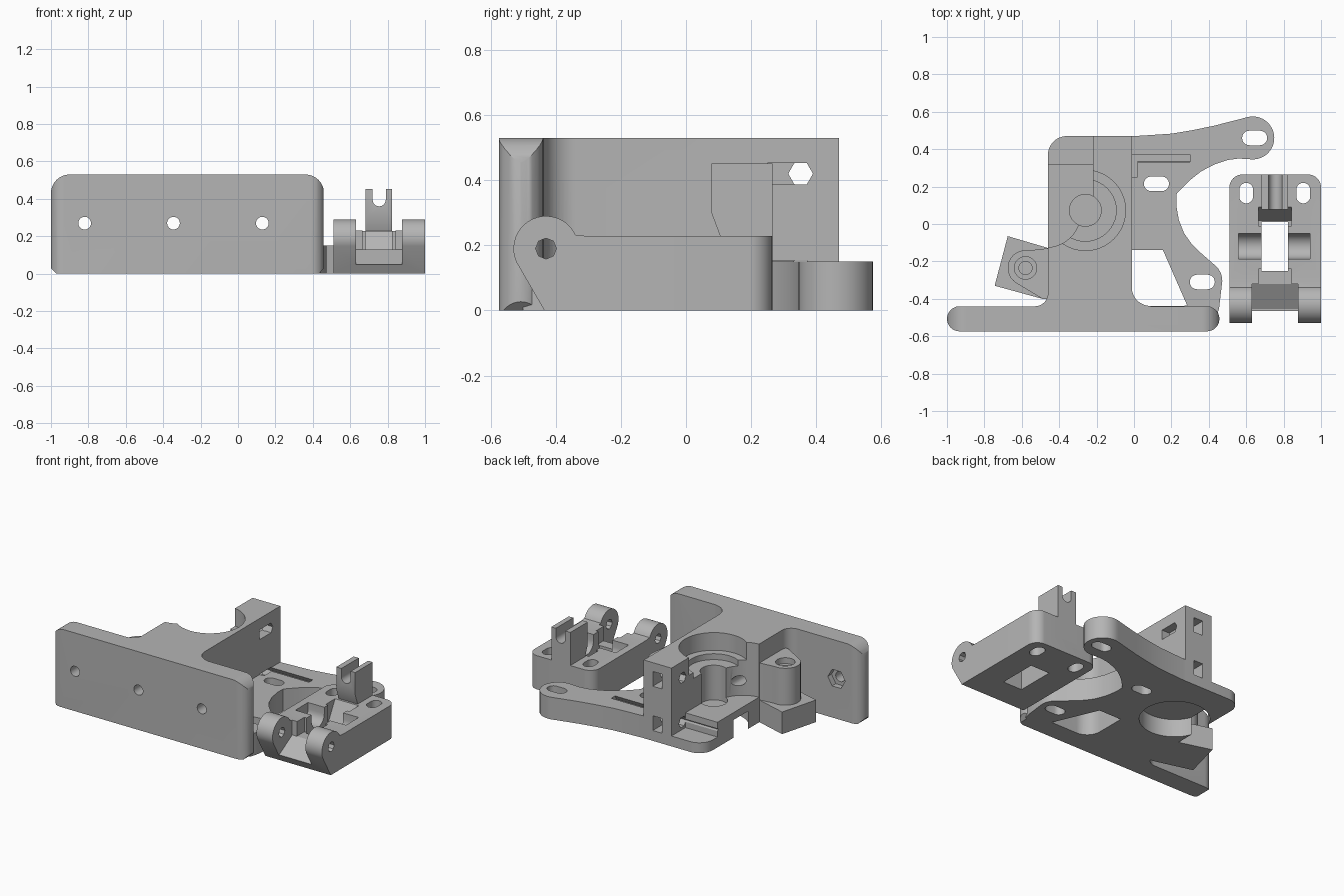
import bpy, bmesh, math
from mathutils import Vector

if "Cube" in bpy.data.objects:
    bpy.data.objects.remove(bpy.data.objects["Cube"])

mat = bpy.data.materials.new("grey plastic")
mat.diffuse_color = (0.46, 0.46, 0.46, 1)
mat.use_nodes = True
mat.node_tree.nodes["Principled BSDF"].inputs["Base Color"].default_value = mat.diffuse_color


def arc(cx, cy, r, a0, a1, n=12):
    return [(cx + r * math.cos(math.radians(a0 + (a1 - a0) * i / n)),
             cy + r * math.sin(math.radians(a0 + (a1 - a0) * i / n))) for i in range(n + 1)]


def prism(name, pts, lo, hi, axis="z"):
    """Extrude a 2D outline: z uses (x,y), y uses (x,z), x uses (y,z)."""
    place = {"z": lambda a, b, c: (a, b, c), "y": lambda a, b, c: (a, c, b),
             "x": lambda a, b, c: (c, a, b)}[axis]
    bm = bmesh.new()
    low = [bm.verts.new(place(a, b, lo)) for a, b in pts]
    high = [bm.verts.new(place(a, b, hi)) for a, b in pts]
    n = len(pts)
    bm.faces.new(low)
    bm.faces.new(high)
    for i in range(n):
        bm.faces.new((low[i], low[(i + 1) % n], high[(i + 1) % n], high[i]))
    bmesh.ops.remove_doubles(bm, verts=bm.verts, dist=1e-5)
    bmesh.ops.recalc_face_normals(bm, faces=bm.faces)
    me = bpy.data.meshes.new(name)
    bm.to_mesh(me)
    bm.free()
    me.materials.append(mat)
    ob = bpy.data.objects.new(name, me)
    bpy.context.collection.objects.link(ob)
    return ob


def box(name, x0, x1, y0, y1, z0, z1):
    return prism(name, [(x0, y0), (x1, y0), (x1, y1), (x0, y1)], z0, z1)


def disc(cx, cy, r, lo, hi, axis="z", n=40):
    return prism("cutter", arc(cx, cy, r, 0, 360, n)[:-1], lo, hi, axis)


def slot(cx, cy, half, r, lo, hi, upright=False):
    if upright:
        pts = arc(cx, cy + half, r, 0, 180) + arc(cx, cy - half, r, 180, 360)
    else:
        pts = arc(cx + half, cy, r, -90, 90) + arc(cx - half, cy, r, 90, 270)
    return prism("cutter", pts, lo, hi)


def combine(ob, other, op):
    m = ob.modifiers.new("bool", "BOOLEAN")
    m.object, m.operation, m.solver = other, op, "EXACT"
    bpy.context.view_layer.objects.active = ob
    bpy.ops.object.modifier_apply(modifier=m.name)
    bpy.data.objects.remove(other)


def add(ob, *others):
    for o in others:
        combine(ob, o, "UNION")


def cut(ob, *others):
    for o in others:
        combine(ob, o, "DIFFERENCE")


def finish(ob):
    bpy.ops.object.select_all(action="DESELECT")
    ob.select_set(True)
    bpy.context.view_layer.objects.active = ob
    bpy.ops.object.shade_smooth_by_angle(angle=math.radians(30))


# ---- extruder body ----
# mounting plate: pill footprint crossed with a rounded front outline
body = prism("extruder_body", arc(0.39, -0.507, 0.067, -90, 90) + arc(-0.933, -0.507, 0.067, 90, 270), 0, 0.53)
front = [(-0.97, 0), (0.43, 0), (0.46, 0.03)] + arc(0.36, 0.43, 0.1, 0, 90) + arc(-0.9, 0.43, 0.1, 90, 180) + [(-1, 0.03)]
combine(body, prism("cutter", front, -0.7, -0.3, "y"), "INTERSECT")

# tall tower with fillets into the plate and a scooped left side
tower = ([(-0.012, 0.47), (-0.22, 0.47), (-0.22, 0.02)] + arc(-0.47, 0.06, 0.185, -20, -87)
         + arc(-0.53, -0.37, 0.07, 0, -90) + [(-0.53, -0.5), (0.088, -0.5)] + arc(0.088, -0.338, 0.1, 270, 180))
# thin arm flange with two lobes
arms = ([(-0.1, 0.47), (0.0, 0.47), (0.08, 0.475), (0.2, 0.483), (0.32, 0.503), (0.43, 0.526)]
        + arc(0.635, 0.46, 0.115, 108, -88, 20)
        + [(0.56, 0.35), (0.5, 0.342), (0.43, 0.318), (0.36, 0.282), (0.3, 0.235), (0.255, 0.19), (0.227, 0.16),
           (0.226, 0.1), (0.24, 0.02), (0.268, -0.05), (0.305, -0.102), (0.35, -0.148)]
        + arc(0.36, -0.305, 0.112, 55, 0, 8) + [(0.455, -0.45), (0.44, -0.5), (-0.1, -0.5)])
add(body, prism("tower", tower, 0, 0.53),
    prism("floor", [(-0.1, -0.2), (-0.1, 0.47)] + arc(-0.36, 0.37, 0.1, 90, 180) + [(-0.46, -0.2)], 0, 0.07),
    box("motor_step", -0.46, -0.1, -0.2, 0.32, 0, 0.17),
    prism("arms", arms, 0, 0.15))

# side boss on a tilted block
boss = arc(-0.58, -0.235, 0.095, 80, 240) + [(-0.49, -0.4), (-0.42, -0.4), (-0.42, -0.13), (-0.46, -0.13)]
add(body, prism("boss_block", [(-0.675, -0.065), (-0.745, -0.33), (-0.49, -0.4), (-0.42, -0.38), (-0.42, -0.14)], 0, 0.15),
    prism("side_boss", boss, 0, 0.4))

# window beside the lower arm
cut(body, prism("cutter", [(-0.012, -0.14), (0.155, -0.14), (0.285, -0.437), (0.088, -0.438)]
                + arc(0.088, -0.338, 0.1, 270, 180), -0.1, 0.2))
# motor pocket, shaft bore and bearing seats
for r, lo, hi in [(0.215, -0.1, 0.12), (0.085, 0.135, 0.6), (0.165, 0.37, 0.6), (0.215, 0.41, 0.6)]:
    cut(body, disc(-0.26, 0.073, r, lo, hi))
# plate screw holes, with nut recess
for x in (-0.82, -0.345, 0.13):
    cut(body, disc(x, 0.27, 0.034, -0.8, 0.0, "y", 24))
cut(body, disc(-0.82, 0.27, 0.065, -0.48, -0.4, "y", 6))
# boss screw hole with countersink
cut(body, disc(-0.58, -0.235, 0.035, 0.1, 0.6), disc(-0.58, -0.235, 0.06, 0.36, 0.6))
# arm slots
for x, y in ((0.12, 0.215), (0.645, 0.46), (0.365, -0.31)):
    cut(body, slot(x, y, 0.028, 0.039, -0.1, 0.3))
# tension screw channels and their square nut slots
for z in (0.42, 0.12):
    cut(body, disc(0.352, z, 0.038, -0.5, 0.3, "x", 6),
        prism("cutter", [(0.25, z - 0.033), (0.37, z - 0.033), (0.39, z), (0.37, z + 0.033), (0.25, z + 0.033)],
              -0.07, 0.02, "x"),
        box("cutter", -0.15, -0.08, 0.31, 0.6, z - 0.05, z + 0.05))
finish(body)

# ---- idler lever ----
cx = 0.755
idler = prism("idler_lever", [(0.51, -0.44), (1.0, -0.44)] + arc(0.93, 0.195, 0.07, 0, 90)
              + arc(0.58, 0.195, 0.07, 90, 180), 0, 0.228)
hinge = arc(-0.43, 0.19, 0.1, 25, 205, 20) + [(-0.435, 0), (-0.3, 0), (-0.3, 0.228)]
cut(idler, box("cutter", 0.4, 1.1, -0.6, -0.32, -0.1, 0.4))
add(idler, prism("hinge_body", hinge, 0.51, 1.0, "x"))
# gap between the hinge ears, with a sloped floor
cut(idler, prism("cutter", [(-0.7, 0.05), (-0.455, 0.05), (-0.32, 0.13), (-0.32, 0.4), (-0.7, 0.4)], 0.63, 0.877, "x"),
    box("cutter", 0.665, 0.842, -0.33, -0.24, 0.13, 0.4),
    box("cutter", 0.682, 0.824, -0.25, 0.01, -0.1, 0.4),
    disc(-0.43, 0.19, 0.032, 0.4, 1.1, "x", 8))
# half-round trench for the bearing axle
cut(idler, prism("cutter", [(-0.05, 0.4)] + arc(-0.118, 0.185, 0.068, 0, -180) + [(-0.186, 0.4)], 0.56, 0.94, "x"))
# bearing clearance in front of the post
cut(idler, prism("cutter", [(-0.01, 0.1), (0.02, 0.1), (0.09, 0.228), (0.09, 0.4), (-0.01, 0.4)], 0.665, 0.842, "x"))
# forked post
post = [(0.105, 0.1), (0.105, 0.228), (0.078, 0.3), (0.078, 0.452), (0.265, 0.452), (0.265, 0.1)]
add(idler, prism("post", post, 0.682, 0.824, "x"))
cut(idler, prism("cutter", [(cx + 0.035, 0.6)] + arc(cx, 0.395, 0.035, 0, -180) + [(cx - 0.035, 0.6)], -0.1, 0.5, "y"))
# upright screw slots
for x in (0.6, 0.905):
    cut(idler, slot(x, 0.165, 0.018, 0.037, -0.1, 0.4, True))
finish(idler)
